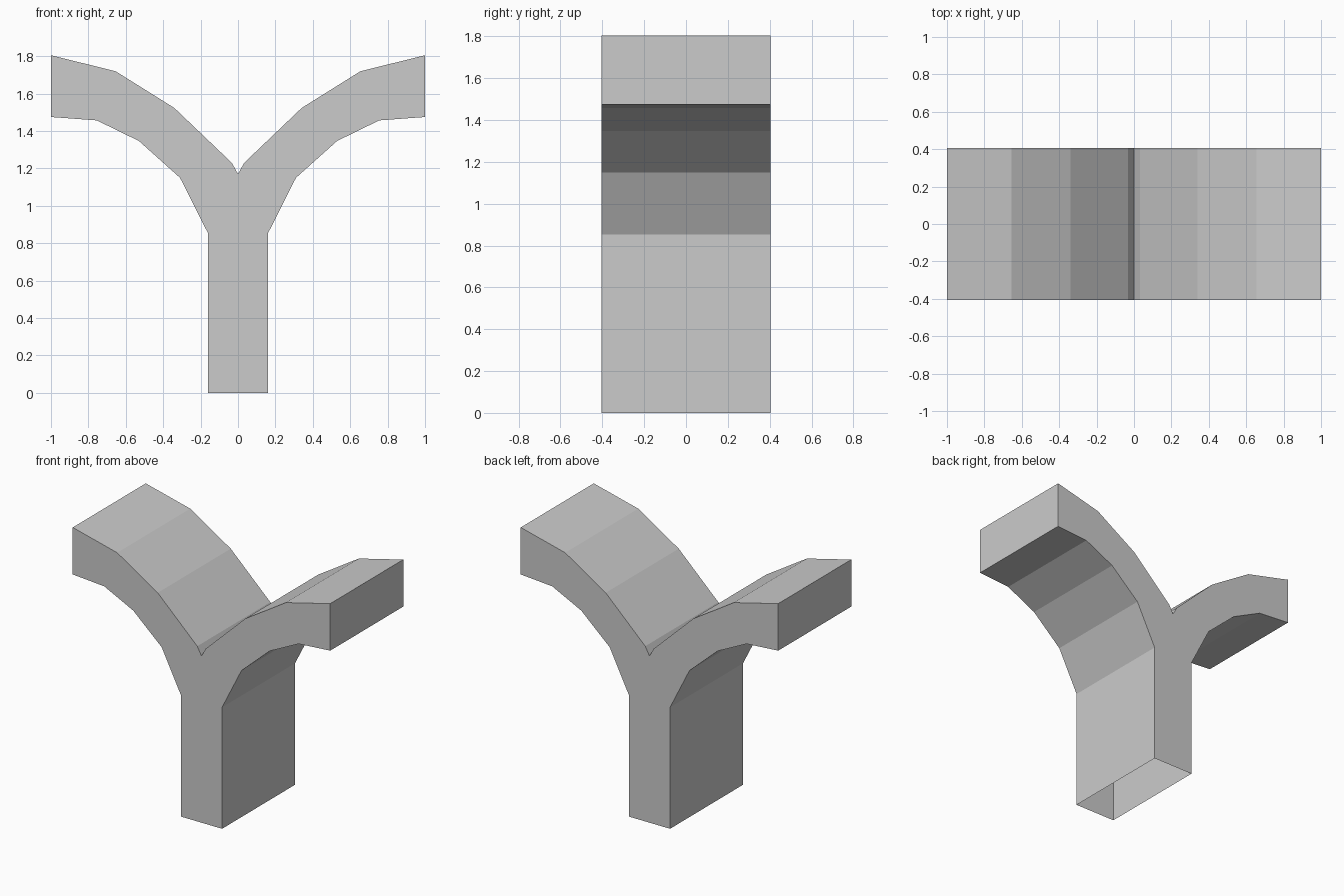
import bpy
import bmesh

cube = bpy.data.objects.get("Cube")
if cube:
    bpy.data.objects.remove(cube, do_unlink=True)

DEPTH = 0.81

# Plain grey surface
grey = bpy.data.materials.new("plain grey")
grey.use_nodes = True
colour = (0.6, 0.6, 0.6, 1)
grey.diffuse_color = colour
grey.node_tree.nodes["Principled BSDF"].inputs["Base Color"].default_value = colour

# Right-hand outline of the forked profile, from the foot up to the crotch
half = [(0.16, 0), (0.16, 0.853), (0.31, 1.15), (0.53, 1.347), (0.755, 1.457),
        (1, 1.475), (1, 1.805), (0.655, 1.72), (0.34, 1.523), (0.033, 1.23)]
crotch = [(0, 1.17)]
outline = half + crotch + [(-x, z) for x, z in reversed(half)]

# Extrude the profile through the depth
bm = bmesh.new()
front = bm.faces.new([bm.verts.new((x, -DEPTH / 2, z)) for x, z in outline])
result = bmesh.ops.extrude_face_region(bm, geom=[front], use_keep_orig=True)
moved = [v for v in result["geom"] if isinstance(v, bmesh.types.BMVert)]
bmesh.ops.translate(bm, verts=moved, vec=(0, DEPTH, 0))
bmesh.ops.recalc_face_normals(bm, faces=bm.faces)

# Leave the foot open, showing the hollow inside
foot = [f for f in bm.faces if all(v.co.z < 0.001 for v in f.verts)]
bmesh.ops.delete(bm, geom=foot, context="FACES_ONLY")

mesh = bpy.data.meshes.new("forked_bracket")
bm.to_mesh(mesh)
bm.free()
mesh.materials.append(grey)
bracket = bpy.data.objects.new("forked_bracket", mesh)
bpy.context.collection.objects.link(bracket)
